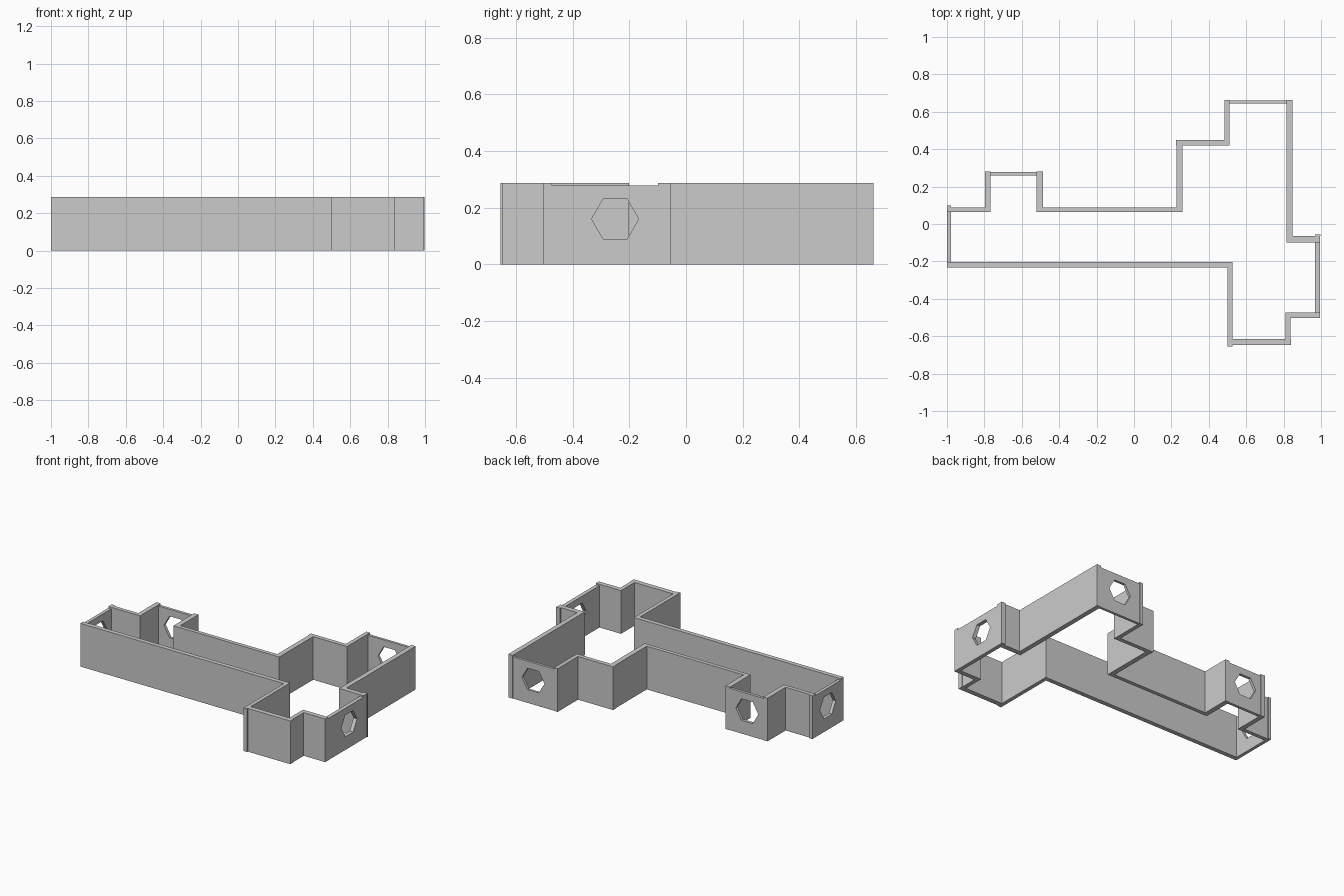
import bpy, bmesh
from math import pi
from mathutils import Matrix, Vector

if "Cube" in bpy.data.objects:
    bpy.data.objects.remove(bpy.data.objects["Cube"])

H = 0.288        # full wall height
H_WIN = 0.278    # window walls are slightly lower
HOLE_Z, HOLE_R = 0.16, 0.083


def add_mesh(name, bm):
    bmesh.ops.recalc_face_normals(bm, faces=bm.faces)
    me = bpy.data.meshes.new(name)
    bm.to_mesh(me)
    bm.free()
    ob = bpy.data.objects.new(name, me)
    bpy.context.collection.objects.link(ob)
    return ob


def wall(name, x0, x1, y0, y1, h=H):
    bm = bmesh.new()
    size = Matrix.Diagonal((x1 - x0, y1 - y0, h, 1))
    pos = Matrix.Translation(((x0 + x1) / 2, (y0 + y1) / 2, h / 2))
    bmesh.ops.create_cube(bm, size=1, matrix=pos @ size)
    return add_mesh(name, bm)


def window_wall(name, x0, x1, y0, y1, along, centre):
    """Lower wall pierced by a hexagon with its points along the wall."""
    ob = wall(name, x0, x1, y0, y1, H_WIN)
    if along == 'X':
        place = Vector((centre, (y0 + y1) / 2, HOLE_Z))
        rot = Matrix.Rotation(pi / 2, 4, 'X')
    else:
        place = Vector(((x0 + x1) / 2, centre, HOLE_Z))
        rot = Matrix.Rotation(pi / 2, 4, 'Z') @ Matrix.Rotation(pi / 2, 4, 'X')
    # turn so that two corners lie on the local X axis
    bm = bmesh.new()
    bmesh.ops.create_cone(bm, cap_ends=True, segments=6, radius1=HOLE_R,
                          radius2=HOLE_R, depth=0.2)
    if max(v.co.x for v in bm.verts) < HOLE_R * 0.99:
        bmesh.ops.rotate(bm, verts=bm.verts, matrix=Matrix.Rotation(pi / 6, 3, 'Z'))
    bm.transform(Matrix.Translation(place) @ rot)
    cutter = add_mesh(name + "_cutter", bm)
    cutter.hide_render = True
    cutter.hide_viewport = True
    mod = ob.modifiers.new("window", 'BOOLEAN')
    mod.operation, mod.solver, mod.object = 'DIFFERENCE', 'EXACT', cutter
    return ob


# Walls running front to back: x0, x1, y0, y1
for i, w in enumerate([
    (-0.797, -0.766, 0.063, 0.28),
    (-0.52, -0.487, 0.063, 0.28),
    (0.227, 0.26, 0.063, 0.42),
    (0.483, 0.51, 0.448, 0.662),
    (0.815, 0.847, -0.065, 0.662),
    (0.81, 0.837, -0.615, -0.503),
    (0.50, 0.526, -0.655, -0.232),
]):
    wall(f"side_wall_{i + 1}", *w)

# Walls running left to right: x0, x1, y0, y1
for i, w in enumerate([
    (-1.0, -0.797, 0.063, 0.089),
    (-0.487, 0.227, 0.063, 0.089),
    (0.224, 0.51, 0.42, 0.448),
    (0.815, 0.995, -0.098, -0.065),
    (0.81, 0.995, -0.503, -0.472),
    (0.526, 0.84, -0.648, -0.615),
    (-1.0, 0.526, -0.232, -0.202),
]):
    wall(f"cross_wall_{i + 1}", *w)

# Small full-height corner posts at the window wall ends
wall("left_post", -1.0, -0.978, 0.089, 0.098)
wall("right_post", 0.967, 0.998, -0.065, -0.055)

# Window walls
window_wall("left_window_wall", -1.0, -0.978, -0.202, 0.063, 'Y', -0.066)
window_wall("right_window_wall", 0.969, 0.995, -0.472, -0.098, 'Y', -0.25)
window_wall("bay_window_wall", -0.766, -0.52, 0.259, 0.278, 'X', -0.645)
window_wall("back_window_wall", 0.51, 0.815, 0.643, 0.66, 'X', 0.665)
